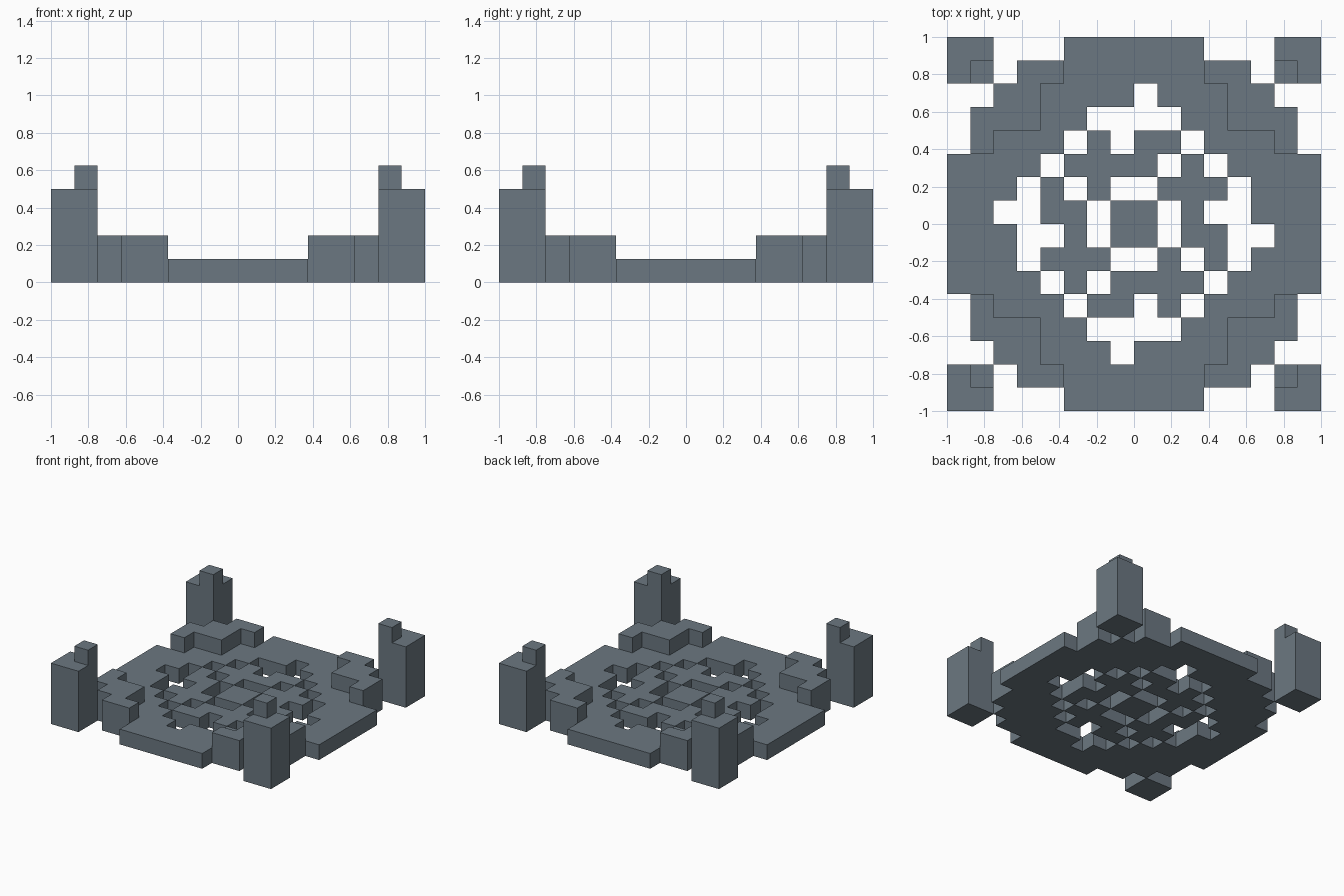
import bpy, bmesh

if "Cube" in bpy.data.objects:
    bpy.data.objects.remove(bpy.data.objects["Cube"])

N, U = 16, 0.125          # 16 x 16 layout, cell size

slate = bpy.data.materials.new("slate_grey")
slate.diffuse_color = (0.148, 0.187, 0.22, 1)
slate.use_nodes = True
slate.node_tree.nodes["Principled BSDF"].inputs["Base Color"].default_value = slate.diffuse_color


def turned(seeds):
    """Repeat (row, column) cells around the centre in four quarter turns."""
    cells = set()
    for r, c in seeds:
        for _ in range(4):
            cells.add((r, c))
            r, c = c, N - 1 - r
    return cells


# Stepped round outline, pierced by the pinwheel tracery
starts = [5, 3, 2, 1, 1, 0, 0, 0]
starts += starts[::-1]
outline = {(r, c) for r, s in enumerate(starts) for c in range(s, N - s)}
holes = turned([(2, 8), (3, 6), (3, 7), (3, 8), (3, 9), (4, 5), (4, 7),
                (4, 10), (5, 9), (6, 7), (6, 8)])
steps = turned([(1, 3), (1, 4), (2, 2), (2, 3), (3, 1), (3, 2), (3, 3), (4, 1)])
posts = turned([(0, 0), (0, 1), (1, 0)])
caps = turned([(1, 1)])
plate = outline - holes - steps

# Height of every cell, in units of U
height = {}
for cells, h in ((plate, 1), (steps, 2), (posts, 4), (caps, 5)):
    height.update({cell: h for cell in cells})


def build(name, cells):
    """Raise cells to their height, with walls only where they are exposed."""
    bm = bmesh.new()

    def quad(*pts):
        bm.faces.new([bm.verts.new((x * U - 1, y * U - 1, z * U)) for x, y, z in pts])

    for r, c in sorted(cells):
        h = height[r, c]
        x, y = c, N - 1 - r
        corners = [(x, y), (x + 1, y), (x + 1, y + 1), (x, y + 1)]
        quad(*[(*p, h) for p in corners])
        quad(*[(*p, 0) for p in reversed(corners)])
        sides = [(1, 0), (0, 1), (-1, 0), (0, -1)]     # front, right, back, left
        for i, (dr, dc) in enumerate(sides):
            low = height.get((r + dr, c + dc), 0)
            if low < h:
                a, b = corners[i], corners[(i + 1) % 4]
                quad((*a, low), (*b, low), (*b, h), (*a, h))
    bmesh.ops.remove_doubles(bm, verts=bm.verts, dist=1e-4)
    mesh = bpy.data.meshes.new(name)
    bm.to_mesh(mesh)
    bm.free()
    mesh.materials.append(slate)
    bpy.context.collection.objects.link(bpy.data.objects.new(name, mesh))


build("floor_plate", plate)
build("raised_steps", steps)
build("corner_posts", posts | caps)
